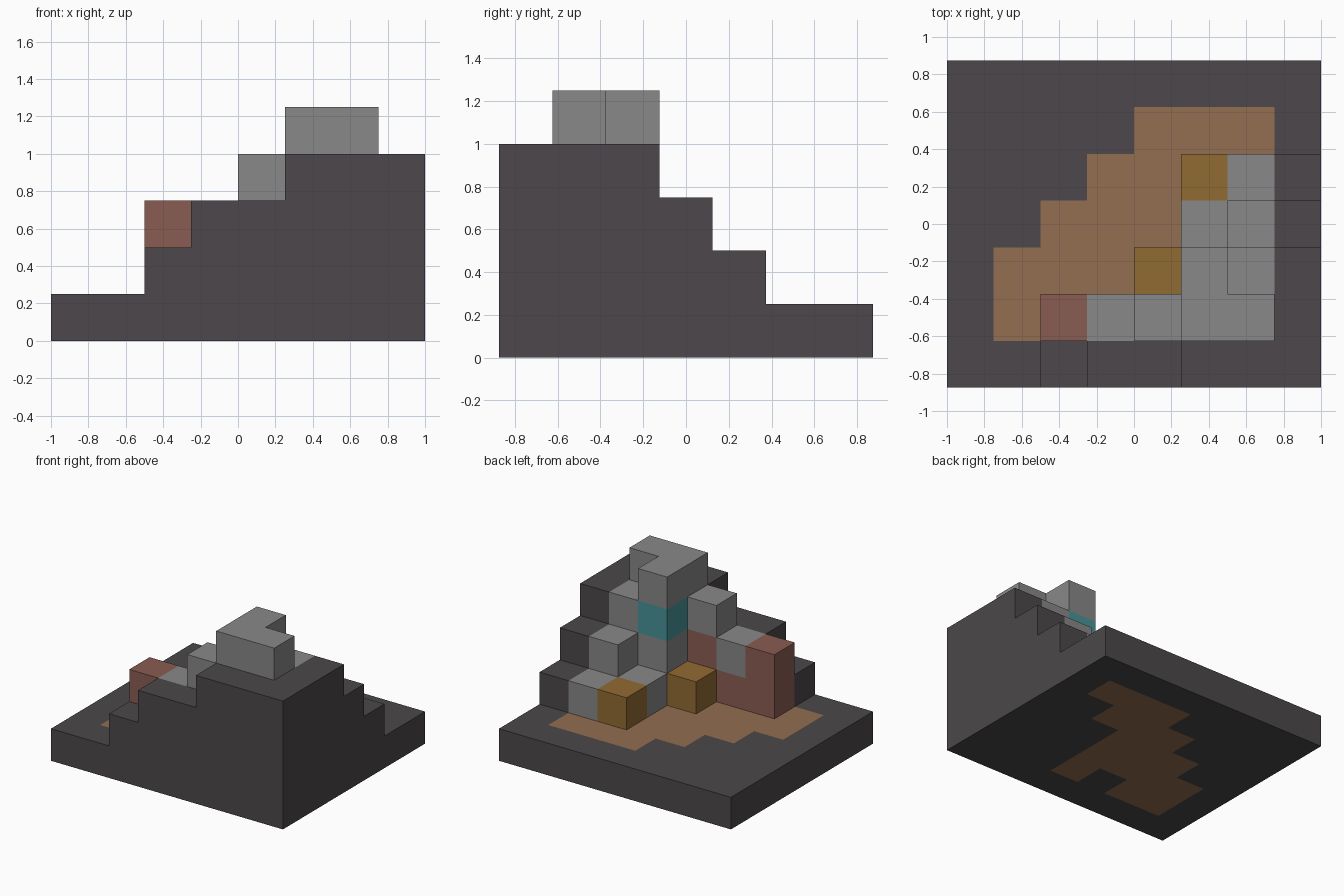
import bpy
import bmesh
from mathutils import Vector

if "Cube" in bpy.data.objects:
    bpy.data.objects.remove(bpy.data.objects["Cube"], do_unlink=True)

CELL = 0.25
CENTRE = Vector((4, 3.5, 0))

# Floor plans from the ground up; each string is a row, back row first.
# D dark stone, P path, G grey stone, R red clay, A amber block, T teal block
LEVELS = [
    ["DDDDDDDD",
     "DDDDPPPD",
     "DDDPPPDD",
     "DDPPPDDD",
     "DPPPPDDD",
     "DPPDPDDD",
     "DDDDDDDD"],
    ["........",
     "........",
     ".....AGD",
     ".....GGD",
     "....AGGD",
     "..RRRGGD",
     "..DDDDDD"],
    ["........",
     "........",
     "........",
     "......GD",
     ".....GGD",
     "..RGRGGD",
     "...DDDDD"],
    ["........",
     "........",
     "........",
     "........",
     ".....TGD",
     "....GGGD",
     ".....DDD"],
    ["........",
     "........",
     "........",
     "........",
     ".....G..",
     ".....GG.",
     "........"],
]

PARTS = {
    "D": ("base_and_outer_steps", "dark stone", (0.072, 0.064, 0.069)),
    "P": ("floor_path", "brown earth", (0.292, 0.153, 0.080)),
    "G": ("inner_stone_steps", "grey stone", (0.246, 0.246, 0.246)),
    "R": ("clay_blocks", "red clay", (0.250, 0.107, 0.084)),
    "A": ("amber_blocks", "amber", (0.283, 0.147, 0.032)),
    "T": ("crystal_block", "teal", (0.065, 0.292, 0.314)),
}

# Solid cells, keyed by grid position
cells = {(x, y, z): letter
         for z, plan in enumerate(LEVELS)
         for y, row in enumerate(reversed(plan))
         for x, letter in enumerate(row) if letter != "."}


def make_material(name, colour):
    mat = bpy.data.materials.new(name)
    mat.use_nodes = True
    mat.diffuse_color = (*colour, 1)
    bsdf = next(n for n in mat.node_tree.nodes if n.type == "BSDF_PRINCIPLED")
    bsdf.inputs["Base Color"].default_value = (*colour, 1)
    bsdf.inputs["Roughness"].default_value = 0.9
    return mat


def add_outer_faces(bm, cell):
    """Add the sides of one block that no other block covers."""
    middle = Vector(cell) + Vector((0.5, 0.5, 0.5)) - CENTRE
    for axis in range(3):
        for sign in (-1, 1):
            step = Vector((0, 0, 0))
            step[axis] = sign
            if tuple(int(c + s) for c, s in zip(cell, step)) in cells:
                continue
            u = Vector((0, 0, 0))
            u[(axis + 1) % 3] = 0.5
            v = step.cross(u)
            face_mid = middle + step / 2
            corners = (-u - v, u - v, u + v, v - u)
            bm.faces.new([bm.verts.new((face_mid + c) * CELL) for c in corners])


# One joined shell per kind of block
for letter, (part, colour_name, colour) in PARTS.items():
    bm = bmesh.new()
    for cell, kind in cells.items():
        if kind == letter:
            add_outer_faces(bm, cell)
    bmesh.ops.remove_doubles(bm, verts=bm.verts, dist=0.001)
    mesh = bpy.data.meshes.new(part)
    bm.to_mesh(mesh)
    bm.free()
    mesh.materials.append(make_material(colour_name, colour))
    obj = bpy.data.objects.new(part, mesh)
    bpy.context.scene.collection.objects.link(obj)
